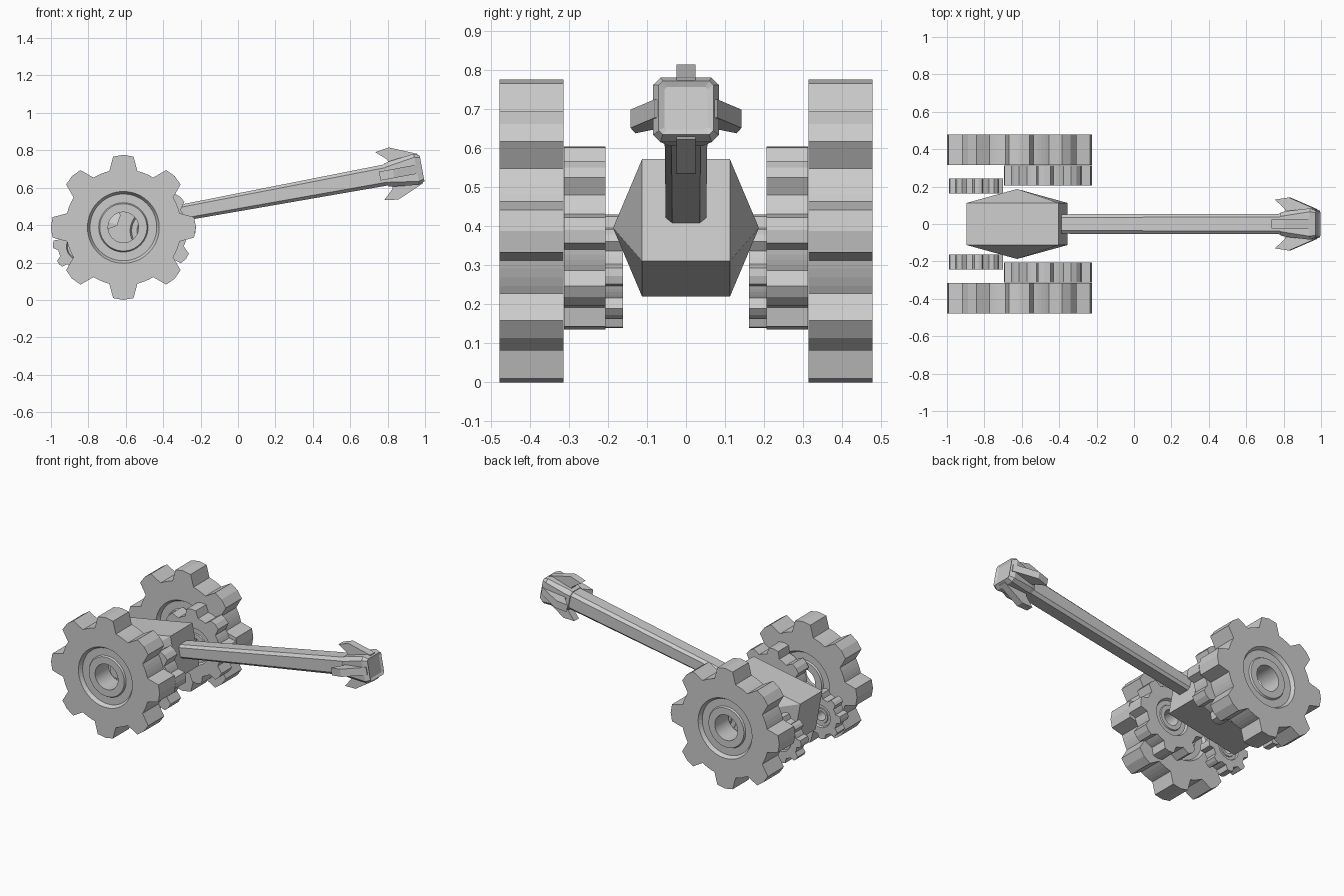
import bpy, bmesh
from math import sin, cos, pi, radians

if "Cube" in bpy.data.objects:
    bpy.data.objects.remove(bpy.data.objects["Cube"])

TILT = radians(10.5)
TIP = (0.984, 0, 0.704)


def finish(name, bm, loc=(0, 0, 0), rot=(0, 0, 0)):
    bmesh.ops.recalc_face_normals(bm, faces=bm.faces)
    me = bpy.data.meshes.new(name)
    bm.to_mesh(me)
    bm.free()
    ob = bpy.data.objects.new(name, me)
    bpy.context.collection.objects.link(ob)
    ob.location, ob.rotation_euler = loc, rot
    return ob


def loft(rings, closed=False):
    """Skin successive rings; cap the ends or join last to first."""
    bm = bmesh.new()
    vs = [[bm.verts.new(p) for p in r] for r in rings]
    n = len(vs[0])
    pairs = list(zip(vs, vs[1:])) + ([(vs[-1], vs[0])] if closed else [])
    for a, b in pairs:
        for i in range(n):
            j = (i + 1) % n
            bm.faces.new((a[i], a[j], b[j], b[i]))
    if not closed:
        bm.faces.new(vs[0])
        bm.faces.new(vs[-1])
    return bm


def gear(name, x, y, z, radius, width, phase=0):
    # one tooth: (angle in degrees, radius as a fraction)
    tooth = [(-18, .80), (-14, .80), (-8.2, .985), (0, 1), (8.2, .985), (14, .80), (18, .80), (22.5, .80)]
    outline = [(radians(k * 45 + a + phase), r) for k in range(8) for a, r in tooth]
    # stepped face: (radius fraction or None for the outline, half width fraction)
    front = [(None, 1), (.495, 1), (.46, .72), (.34, .72), (.325, .85), (.21, .85)]
    steps = front + [(r, -h) for r, h in reversed(front)]
    rings = []
    for r, h in steps:
        rings.append([(radius * (r or t) * cos(a), h * width / 2, radius * (r or t) * sin(a))
                      for a, t in outline])
    return finish(name, loft(rings, True), (x, y, z))


def octagon(u, hw, hh, c):
    return [(u, hw * sy, hh * sz) for sy, sz in
            [(1, 1 - c), (1 - c, 1), (c - 1, 1), (-1, 1 - c),
             (-1, c - 1), (c - 1, -1), (1 - c, -1), (1, c - 1)]]


# Gear trains on both sides
for s, side in ((1, "back"), (-1, "front")):
    gear("large_gear_" + side, -.613, s * .396, .388, .388, .163)
    gear("middle_gear_" + side, -.46, s * .260, .37, .236, .106, 5)
    gear("small_gear_" + side, -.845, s * .202, .285, .146, .08, -5)

# Tilted body block with a pyramid on each side
bm = bmesh.new()
bmesh.ops.create_cube(bm, size=1)
for v in bm.verts:
    v.co.x *= .5
    v.co.y *= .225
    v.co.z *= .266
bm.normal_update()
for f in [f for f in bm.faces if abs(f.normal.y) > .9]:
    s = 1 if f.normal.y > 0 else -1
    apex = bmesh.ops.poke(bm, faces=[f])["verts"][0]
    apex.co = (0, s * .187, 0)
finish("body", bm, (-.625, 0, .396), (0, -TILT, 0))

# Long arm, in the tip's tilted frame
finish("arm", loft([octagon(-1.40, .052, .043, .32), octagon(-.12, .055, .058, .32)]),
       TIP, (0, -TILT, 0))

# Head block flaring to a rim with a shallow recessed face
head = [octagon(-.195, .062, .062, .35), octagon(-.17, .068, .068, .35),
        octagon(-.03, .084, .084, .22), octagon(0, .070, .070, .15),
        octagon(-.008, .055, .055, .1)]
finish("head", loft(head), TIP, (0, -TILT, 0))

# Four swept fins around the head
fin = [(-.23, .13), (-.155, .142), (-.01, .08), (-.01, .03), (-.17, .05), (-.175, .08)]
for k in range(4):
    rings = [[(u, w, v) for u, v in fin] for w in (-.024, .024)]
    bm = loft(rings)
    a = k * pi / 2
    for v in bm.verts:
        y, z = v.co.y, v.co.z
        v.co.y, v.co.z = y * cos(a) - z * sin(a), y * sin(a) + z * cos(a)
    finish("fin_%d" % (k + 1), bm, TIP, (0, -TILT, 0))
